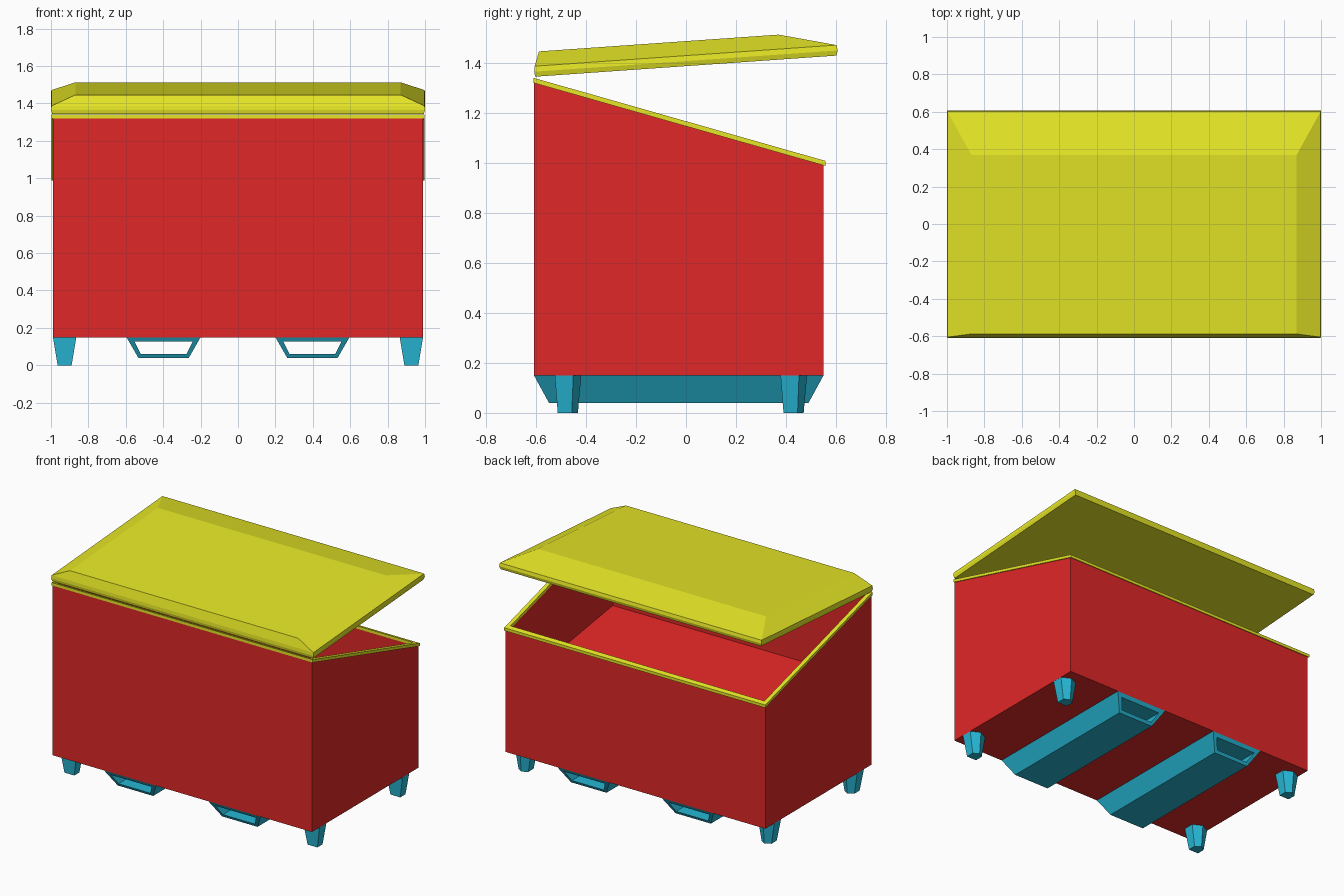
import bpy, bmesh

if "Cube" in bpy.data.objects:
    bpy.data.objects.remove(bpy.data.objects["Cube"])

def material(name, rgb):
    m = bpy.data.materials.new(name)
    m.diffuse_color = (*rgb, 1)
    m.use_nodes = True
    m.node_tree.nodes["Principled BSDF"].inputs["Base Color"].default_value = m.diffuse_color
    return m

RED = material("red_paint", (0.75, 0.02, 0.02))
YELLOW = material("yellow_plastic", (0.8, 0.8, 0.02))
BLUE = material("blue_metal", (0.02, 0.47, 0.66))

def loft(name, rings, mat, cyclic=False):
    """Skin equal-length point rings; cap both ends unless cyclic."""
    bm = bmesh.new()
    vs = [[bm.verts.new(p) for p in r] for r in rings]
    n = len(vs[0])
    pairs = list(zip(vs, vs[1:])) + ([(vs[-1], vs[0])] if cyclic else [])
    for a, b in pairs:
        for i in range(n):
            j = (i + 1) % n
            bm.faces.new((a[i], a[j], b[j], b[i]))
    if not cyclic:
        bm.faces.new(vs[0])
        bm.faces.new(vs[-1])
    bmesh.ops.recalc_face_normals(bm, faces=bm.faces)
    me = bpy.data.meshes.new(name)
    bm.to_mesh(me)
    bm.free()
    me.materials.append(mat)
    ob = bpy.data.objects.new(name, me)
    bpy.context.collection.objects.link(ob)
    return ob

def rect(hx, y0, y1, z):
    """Rectangle ring whose height is z(y)."""
    return [(x, y, z(y)) for x, y in ((-hx, y0), (hx, y0), (hx, y1), (-hx, y1))]

SLOPE = -0.33 / 1.16
def top(dz):
    return lambda y: 1.32 + dz + SLOPE * (y + 0.61)

# Hollow body with a raised, gently sloping inner floor
loft("body", [
    rect(0.99, -0.608, 0.55, lambda y: 0.15),
    rect(0.99, -0.608, 0.55, top(0)),
    rect(0.97, -0.588, 0.53, top(0)),
    rect(0.97, -0.588, 0.53, lambda y: 0.73 - 0.15 * (y + 0.588)),
], RED)

# Rim around the opening
loft("rim", [
    rect(0.996, -0.61, 0.558, top(0)),
    rect(0.996, -0.61, 0.558, top(0.02)),
    rect(0.968, -0.586, 0.528, top(0.02)),
    rect(0.968, -0.586, 0.528, top(0)),
], YELLOW, cyclic=True)

# Half-open lid, tilted up towards the back
def lid_height(h):
    return lambda y: 1.387 + h + 0.07 * y

loft("lid", [rect(hx, y0, y1, lid_height(h)) for hx, y0, y1, h in (
    (0.994, -0.603, 0.602, 0),
    (1.0, -0.607, 0.607, 0.02),
    (0.998, -0.605, 0.602, 0.042),
    (0.87, -0.588, 0.37, 0.1))], YELLOW)

# Fork pockets: open trapezoid tubes with slanted ends
def pocket_ring(cx, wt, wb, zt, zb, end):
    ring = []
    for dx, z in ((-wt, zt), (wt, zt), (wb, zb), (-wb, zb)):
        inset = 0.06 * (0.15 - z) / 0.11
        ring.append((cx + dx, -0.608 + inset if end < 0 else 0.55 - inset, z))
    return ring

OUTER = (0.198, 0.135, 0.15, 0.04)
INNER = (0.155, 0.122, 0.126, 0.06)
for side, cx in (("left", -0.398), ("right", 0.398)):
    loft(f"fork_pocket_{side}", [
        pocket_ring(cx, *OUTER, -1), pocket_ring(cx, *OUTER, 1),
        pocket_ring(cx, *INNER, 1), pocket_ring(cx, *INNER, -1)], BLUE, cyclic=True)

# Tapered five-sided legs
FOOT = [(-0.0625, -0.05), (0.0625, -0.05), (0.0625, 0.024), (0, 0.056), (-0.0625, 0.024)]
def leg_ring(cx, cy, s, z):
    return [(cx + x * s, cy + y * (0.4 + 0.6 * s), z) for x, y in FOOT]

for row, cy in (("front", -0.475), ("back", 0.428)):
    for side, cx in (("left", -0.927), ("right", 0.927)):
        loft(f"{row}_{side}_leg",
             [leg_ring(cx, cy, 0.6, 0), leg_ring(cx, cy, 1, 0.15)], BLUE)
